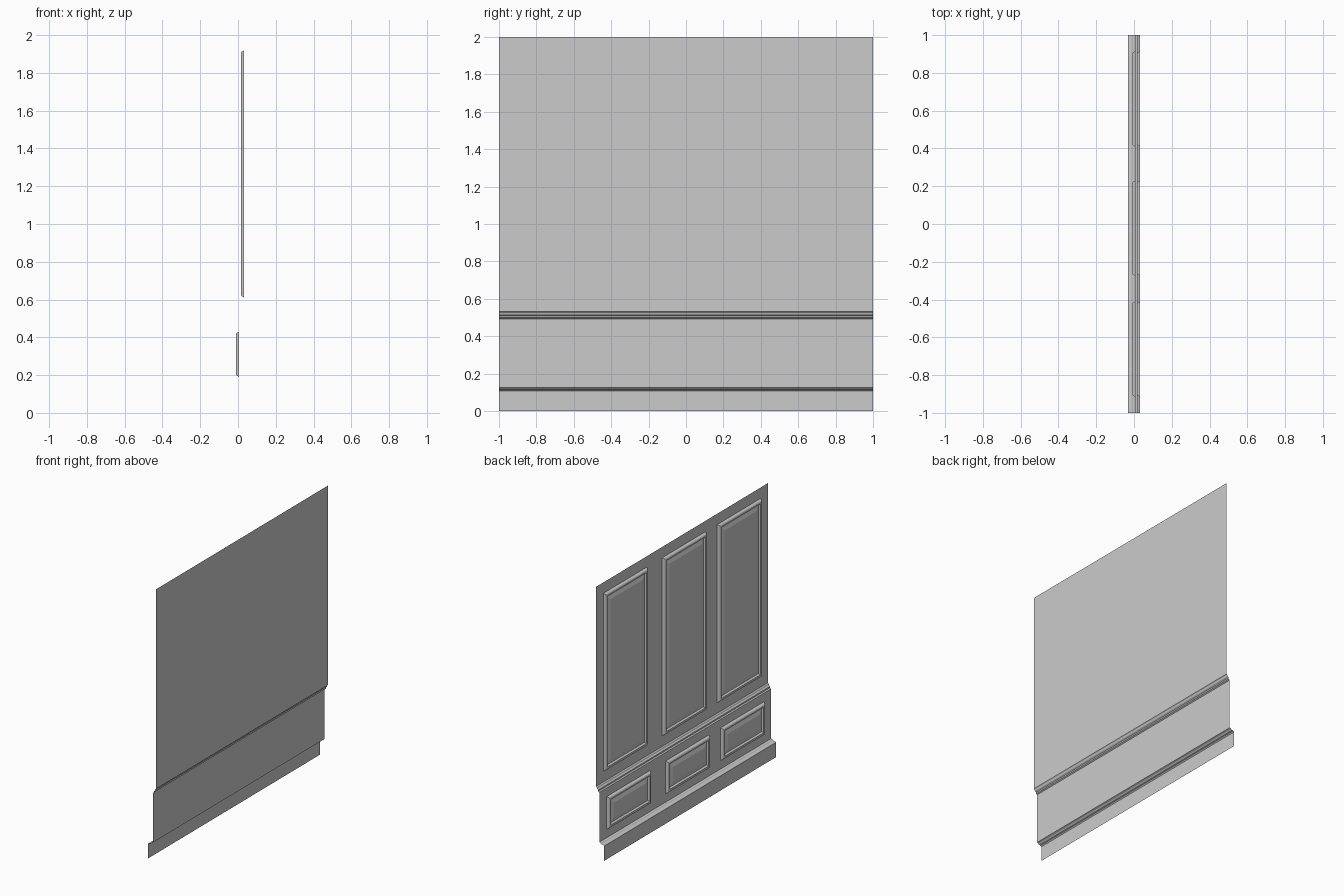
import bpy

if "Cube" in bpy.data.objects:
    bpy.data.objects.remove(bpy.data.objects["Cube"])


def make_object(name, verts, faces):
    mesh = bpy.data.meshes.new(name)
    mesh.from_pydata(verts, [], faces)
    mesh.update()
    obj = bpy.data.objects.new(name, mesh)
    bpy.context.collection.objects.link(obj)
    return obj


LOWER_X, UPPER_X = 0.006, 0.033

# Wall sheet: skirting, dado, stepped chair rail and upper wall in one profile (x, z)
profile = [(-0.033, 0.0), (-0.033, 0.108), (-0.028, 0.113), (-0.012, 0.116),
           (-0.006, 0.122), (LOWER_X, 0.127),
           (LOWER_X, 0.493), (0.015, 0.499), (0.015, 0.509), (0.024, 0.516),
           (0.027, 0.525), (UPPER_X, 0.531), (UPPER_X, 2.0)]
verts = [(x, y, z) for x, z in profile for y in (1, -1)]
faces = [(2 * i, 2 * i + 1, 2 * i + 3, 2 * i + 2) for i in range(len(profile) - 1)]
make_object("wall", verts, faces)

# Panel moulding: (inset from outer edge, height off the wall)
MOULDING = [(0.0, 0.0), (0.008, 0.014), (0.013, 0.017), (0.026, 0.017),
            (0.034, 0.005), (0.042, 0.005), (0.066, 0.013)]


def panel(name, x, y0, y1, z0, z1):
    """Raised panel built from concentric rectangular loops facing -x."""
    verts, faces = [], []
    for inset, height in MOULDING:
        a, b, c, d = y0 + inset, y1 - inset, z0 + inset, z1 - inset
        verts += [(x - height, y, z) for y, z in ((b, c), (a, c), (a, d), (b, d))]
    for i in range(len(MOULDING) - 1):
        for k in range(4):
            n = (k + 1) % 4
            faces.append((4 * i + k, 4 * i + n, 4 * i + 4 + n, 4 * i + 4 + k))
    last = len(verts) - 4
    faces.append(tuple(range(last, last + 4)))
    make_object(name, verts, faces)


# Three columns of tall upper panels and small lower panels
for side, y0, y1 in (("right", -0.915, -0.41), ("middle", -0.275, 0.23), ("left", 0.41, 0.915)):
    panel("upper_panel_" + side, UPPER_X, y0, y1, 0.61, 1.92)
    panel("lower_panel_" + side, LOWER_X, y0, y1, 0.19, 0.43)
